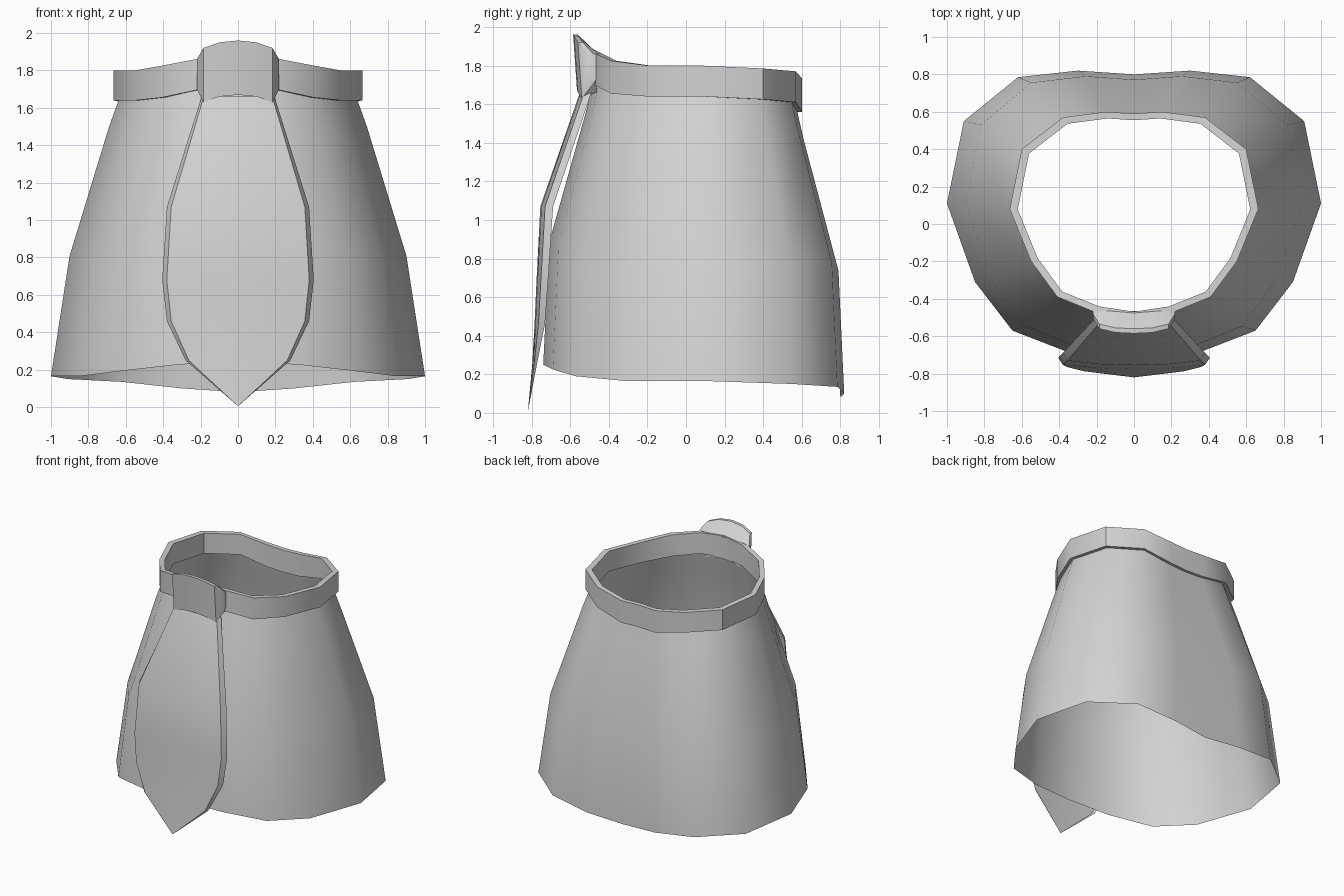
import bpy, bmesh, math

if "Cube" in bpy.data.objects:
    bpy.data.objects.remove(bpy.data.objects["Cube"])

cloth = bpy.data.materials.new("plain grey")
cloth.diffuse_color = (0.65, 0.65, 0.65, 1)
cloth.use_nodes = True
cloth.node_tree.nodes["Principled BSDF"].inputs["Base Color"].default_value = cloth.diffuse_color


def mirrored(half, closed):
    """Half outline (x >= 0) to a full outline; first/last on the centre line."""
    other = [(-p[0],) + tuple(p[1:]) for p in half]
    if closed:                       # half runs from centre back to centre front
        return half + other[-2:0:-1]
    return other[:0:-1] + half       # half runs from centre outwards


def loft(name, rings, wrap_ring, wrap_rows=False, caps=False, angle=40):
    """Skin a list of equal-length point rows."""
    bm = bmesh.new()
    rows = [[bm.verts.new(p) for p in r] for r in rings]
    n = len(rows[0])
    for i in range(len(rows) if wrap_rows else len(rows) - 1):
        a, b = rows[i], rows[(i + 1) % len(rows)]
        for j in range(n if wrap_ring else n - 1):
            k = (j + 1) % n
            bm.faces.new((a[j], a[k], b[k], b[j]))
    if caps:
        bm.faces.new(rows[0])
        bm.faces.new(rows[-1])
    bmesh.ops.remove_doubles(bm, verts=bm.verts, dist=0.0005)
    bmesh.ops.recalc_face_normals(bm, faces=bm.faces)
    me = bpy.data.meshes.new(name)
    bm.to_mesh(me)
    bm.free()
    ob = bpy.data.objects.new(name, me)
    bpy.context.collection.objects.link(ob)
    me.materials.append(cloth)
    bpy.ops.object.select_all(action='DESELECT')
    ob.select_set(True)
    bpy.context.view_layer.objects.active = ob
    bpy.ops.object.shade_smooth_by_angle(angle=math.radians(angle))
    return ob


# Belt outline from back to front: x, y, bottom z, top z
belt = mirrored([(0, .59, 1.56, 1.735), (.15, .60, 1.56, 1.735), (.38, .57, 1.61, 1.77),
                 (.60, .40, 1.625, 1.785), (.665, .08, 1.64, 1.80), (.55, -.20, 1.64, 1.80),
                 (.41, -.39, 1.655, 1.825), (.2, -.475, 1.70, 1.865), (0, -.505, 1.71, 1.88)], True)
# Hem outline from back to front
hem = mirrored([(0, .80, .08), (.30, .82, .10), (.62, .785, .135), (.91, .55, .15),
                (1.0, .11, .165), (.85, -.31, .165), (.65, -.57, .19),
                (.34, -.69, .225), (0, -.74, .25)], True)


def shrink(x, y, s):
    return x * s, .05 + (y - .05) * s


# Belt: hollow band with thickness
outer_low = [(x, y, lo) for x, y, lo, hi in belt]
outer_top = [(x, y, hi) for x, y, lo, hi in belt]
inner_top = [(*shrink(x, y, .935), hi) for x, y, lo, hi in belt]
inner_low = [(*shrink(x, y, .935), lo) for x, y, lo, hi in belt]
loft("belt", [outer_low, outer_top, inner_top, inner_low], True, wrap_rows=True)

# Skirt: open sheet flaring from belt to hem
waist = [(*shrink(x, y, .95), lo + .02) for x, y, lo, hi in belt]
rings = [[tuple(w + (h - w) * t for w, h, t in zip(a, b, ts)) for a, b in zip(waist, hem)]
         for ts in ((0, 0, 0), (.16, .15, .11), (.73, .88, .57), (1, 1, 1))]
loft("skirt", rings, True)

# Front flap: z, half width, front y, depth of the turned-back rim
flap = []
for z, w, y, d in ((1.66, .195, -.55, .05), (1.07, .38, -.755, .055), (.68, .405, -.775, .05),
                   (.46, .38, -.785, .045), (.25, .28, -.797, .02), (.005, 0, -.82, 0)):
    flap.append(mirrored([(0, y, z), (w * .5, y + d * .1, z),
                          (w * .94, y + d * .45, z), (w, y + d * 1.2, z)], False))
loft("front_flap", flap, False)

# Buckle: curved block with a sloping back, x, top z, bottom z, front y
sections = []
for x, top, low, y in mirrored([(0, 1.96, 1.67, -.585), (.1, 1.95, 1.66, -.58),
                                (.185, 1.92, 1.63, -.56), (.22, 1.86, 1.70, -.505)], False):
    sections.append([(x, y + .02, low), (x, y, top), (x, y + .025, top),
                     (x, -.465, min(top, 1.87)), (x, -.465, low + .03)])
loft("buckle", sections, True, caps=True, angle=35)
